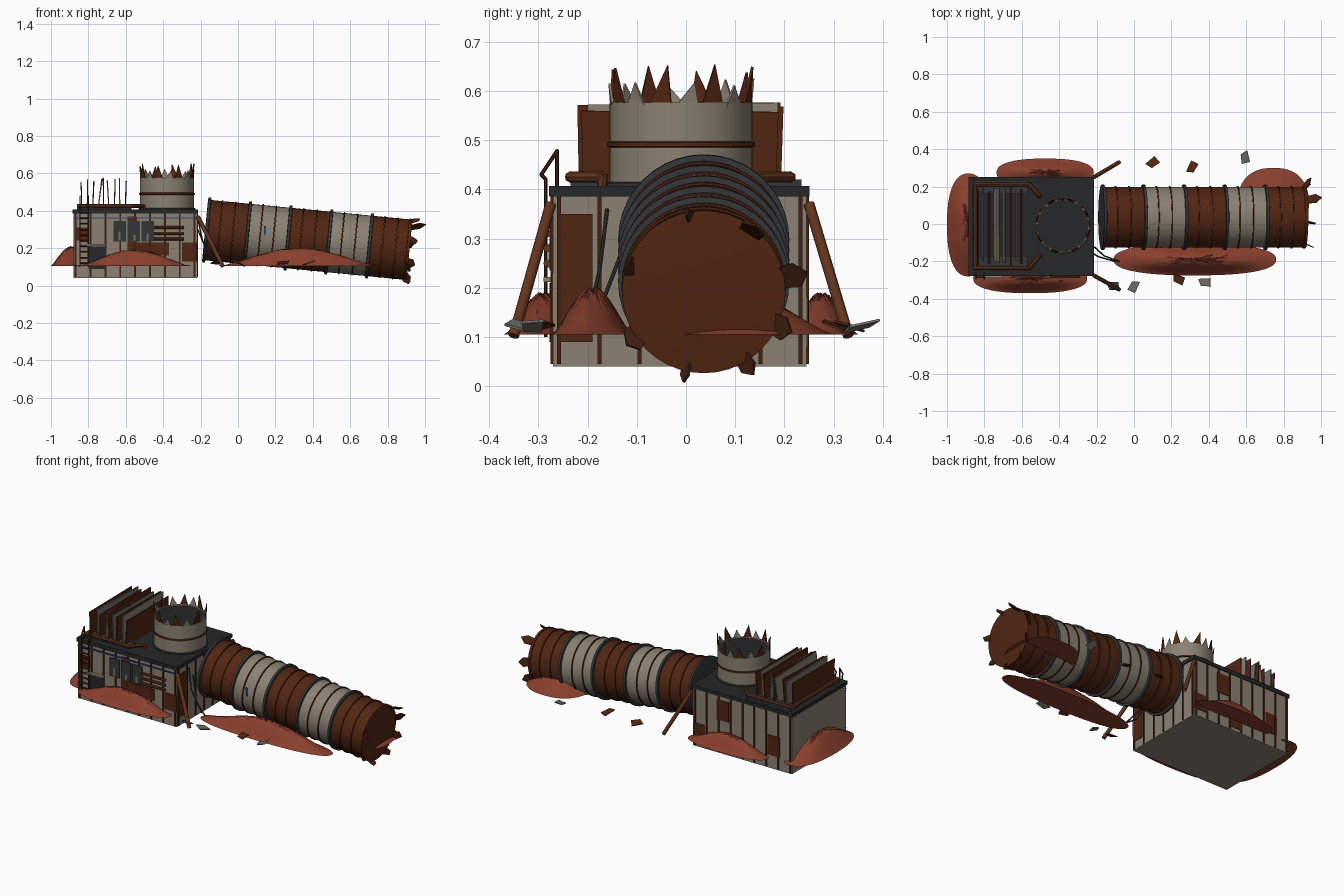
import bpy, bmesh, math, random
from mathutils import Vector, Matrix

if "Cube" in bpy.data.objects:
    bpy.data.objects.remove(bpy.data.objects["Cube"])

random.seed(4)
smooth = []


def mat(name, *c):
    m = bpy.data.materials.new(name)
    m.diffuse_color = (*c, 1)
    m.use_nodes = True
    m.node_tree.nodes["Principled BSDF"].inputs["Base Color"].default_value = m.diffuse_color
    return m


CREAM = mat("weathered cream", 0.26, 0.22, 0.17)
RUST = mat("rust brown", 0.085, 0.019, 0.006)
PIPE = mat("light rust", 0.125, 0.034, 0.012)
DARKRUST = mat("dark rust", 0.055, 0.014, 0.005)
ROOF = mat("roof charcoal", 0.019, 0.020, 0.021)
STEEL = mat("dark steel", 0.035, 0.037, 0.04)
GREY = mat("grey sheet", 0.17, 0.165, 0.145)
SAND = mat("red sand", 0.25, 0.05, 0.026)
BLUE = mat("faded blue", 0.02, 0.06, 0.28)


def finish(name, bm, m, is_smooth=False):
    bmesh.ops.recalc_face_normals(bm, faces=bm.faces[:])
    me = bpy.data.meshes.new(name)
    bm.to_mesh(me)
    bm.free()
    ob = bpy.data.objects.new(name, me)
    me.materials.append(m)
    bpy.context.collection.objects.link(ob)
    if is_smooth:
        smooth.append(ob)
    return ob


def boxes(name, m, *ranges):
    """Boxes given as (x0, x1, y0, y1, z0, z1)."""
    bm = bmesh.new()
    for x0, x1, y0, y1, z0, z1 in ranges:
        M = Matrix.Translation(((x0 + x1) / 2, (y0 + y1) / 2, (z0 + z1) / 2))
        bmesh.ops.create_cube(bm, size=1, matrix=M @ Matrix.Diagonal((x1 - x0, y1 - y0, z1 - z0, 1)))
    return finish(name, bm, m)


def rods(name, m, r, *paths, segs=8):
    """Round bars along point paths, with ball joints at inner points."""
    bm = bmesh.new()
    for pts in paths:
        pts = [Vector(p) for p in pts]
        for a, b in zip(pts, pts[1:]):
            M = Matrix.Translation((a + b) / 2) @ (b - a).to_track_quat('Z', 'Y').to_matrix().to_4x4()
            bmesh.ops.create_cone(bm, cap_ends=True, segments=segs, radius1=r, radius2=r,
                                  depth=(b - a).length, matrix=M)
        for p in pts[1:-1]:
            bmesh.ops.create_icosphere(bm, subdivisions=1, radius=r * 1.1, matrix=Matrix.Translation(p))
    return finish(name, bm, m, True)


def lathe(name, m, profile, M, segs=40):
    """Closed turned solid: profile of (radius, height) around local z."""
    bm = bmesh.new()
    rings = [[bm.verts.new(M @ Vector((r * math.cos(k * math.tau / segs), r * math.sin(k * math.tau / segs), h)))
              for k in range(segs)] for r, h in profile]
    for a, b in zip(rings, rings[1:]):
        for k in range(segs):
            bm.faces.new((a[k], a[(k + 1) % segs], b[(k + 1) % segs], b[k]))
    bm.faces.new(rings[0])
    bm.faces.new(rings[-1])
    return finish(name, bm, m, True)


def plate(bm, pts, t):
    """Thin sheet from corner points."""
    pts = [Vector(p) for p in pts]
    n = (pts[1] - pts[0]).cross(pts[2] - pts[0]).normalized() * t / 2
    a, b = [bm.verts.new(p + n) for p in pts], [bm.verts.new(p - n) for p in pts]
    bm.faces.new(a)
    bm.faces.new(b[::-1])
    for i in range(len(a)):
        j = (i + 1) % len(a)
        bm.faces.new((a[i], a[j], b[j], b[i]))


# Main building and roof
X0, X1, Y0, Y1 = -0.88, -0.22, -0.27, 0.245
boxes("building_walls", CREAM, (X0, X1, Y0, Y1, 0.04, 0.39))
boxes("roof_slab", ROOF, (X0 - 0.006, X1 + 0.006, Y0 - 0.008, Y1 + 0.006, 0.385, 0.407))
boxes("roof_curbs", STEEL, (-0.86, -0.57, -0.235, -0.17, 0.407, 0.42), (-0.86, -0.57, 0.16, 0.235, 0.407, 0.42))

# Wall ribs on all sides
ribs = []
for i in range(9):
    x = X0 + 0.012 + i * (X1 - X0 - 0.024) / 8
    for y in (Y0, Y1):
        ribs.append((x - 0.005, x + 0.005, y - 0.005, y + 0.005, 0.045, 0.385))
for i in range(7):
    y = Y0 + 0.012 + i * (Y1 - Y0 - 0.024) / 6
    ribs.append((X1 - 0.005, X1 + 0.005, y - 0.004, y + 0.004, 0.045, 0.385))
boxes("wall_ribs", DARKRUST, *ribs)

# Rust patches, windows, door and trim
F0, F1, B0, B1 = Y0 - 0.004, Y0 + 0.002, Y1 - 0.002, Y1 + 0.004
boxes("rust_panels", RUST,
      (-0.30, -0.22, F0, F1, 0.13, 0.23), (-0.59, -0.37, F0, F1, 0.16, 0.23),
      (-0.59, -0.54, F0, F1, 0.22, 0.37), (-0.87, -0.80, F0, F1, 0.24, 0.31),
      (X1 - 0.002, X1 + 0.004, -0.262, -0.19, 0.09, 0.35),
      (-0.30, -0.22, B0, B1, 0.08, 0.18), (-0.55, -0.47, B0, B1, 0.06, 0.16),
      (-0.46, -0.38, B0, B1, 0.24, 0.36), (-0.80, -0.72, B0, B1, 0.12, 0.24))
boxes("broken_windows", STEEL, *[(x, x + 0.066, Y0 - 0.007, F1, 0.235, 0.345) for x in (-0.665, -0.59, -0.515)])
boxes("window_shards", GREY, *[(x, x + 0.012, Y0 - 0.009, F1, 0.24, z) for x, z in
                               ((-0.64, 0.29), (-0.56, 0.27), (-0.49, 0.28))])
boxes("door", ROOF, (-0.80, -0.71, Y0 - 0.007, F1, 0.09, 0.21))
boxes("door_canopy", CREAM, (-0.81, -0.70, Y0 - 0.02, F1, 0.212, 0.222))
boxes("blue_stripe", BLUE, (X0, X1, Y0 - 0.0065, F1, 0.358, 0.364))
rods("wall_pipes", PIPE, 0.008, *[((-0.45, Y0 - 0.012, z), (-0.29, Y0 - 0.012, z)) for z in (0.25, 0.28, 0.31)])

# Ladder with hooped handrails
lx = (-0.845, -0.80)
rods("ladder", DARKRUST, 0.004,
     *[((x, -0.285, 0.10), (x, -0.285, 0.42), (x, -0.294, 0.43), (x, -0.262, 0.478), (x, -0.262, 0.40)) for x in lx],
     *[((lx[0], -0.285, 0.12 + 0.03 * i), (lx[1], -0.285, 0.12 + 0.03 * i)) for i in range(10)], segs=6)

# Roof pipes
rods("roof_pipes", PIPE, 0.011,
     *[((-0.86, y, 0.425), (-0.56, y, 0.425), (-0.505, y2, 0.425), (-0.505, y2, 0.40))
       for y, y2 in ((-0.235, -0.17), (0.212, 0.15))],
     ((-0.85, -0.235, 0.422), (-0.85, 0.212, 0.422)))

# Leaning sheets stacked on the roof
for i in range(9):
    x, lean = -0.835 + 0.029 * i, random.uniform(-0.012, 0.022)
    y0, y1 = -0.215 + random.uniform(-0.005, 0.02), 0.185 + random.uniform(-0.02, 0.01)
    za, zb = 0.56 + random.uniform(-0.012, 0.015), 0.565 + random.uniform(-0.012, 0.015)
    bm = bmesh.new()
    plate(bm, [(x, y0, 0.41), (x, y1, 0.41), (x + lean, y1 + 0.005, zb), (x + lean, y0 - 0.003, za)], 0.006)
    finish(f"roof_sheet_{i}", bm, (RUST, GREY, RUST, CREAM)[i % 4])

# Torn stack stump on the roof
T = Matrix.Translation((-0.38, -0.01, 0))
lathe("stump_wall", CREAM, [(0.145, 0.40), (0.145, 0.576), (0.138, 0.576), (0.138, 0.55)], T)
lathe("stump_inside", ROOF, [(0.138, 0.56), (0.138, 0.568)], T)
lathe("stump_band", RUST, [(0.144, 0.485), (0.15, 0.487), (0.15, 0.495), (0.144, 0.497)], T)
lathe("stump_foot", STEEL, [(0.152, 0.40), (0.152, 0.413), (0.144, 0.415)], T)
for m, odd in ((CREAM, 0), (RUST, 1)):
    bm = bmesh.new()
    for i in range(odd, 16, 2):
        a = math.tau * (i + 0.2) / 16
        h = random.uniform(0.61, 0.635) if not odd else random.uniform(0.635, 0.66)
        P = lambda da, r, z: (-0.38 + r * math.cos(a + da), -0.01 + r * math.sin(a + da), z)
        plate(bm, [P(-0.18, 0.142, 0.565), P(0.18, 0.142, 0.565), P(random.uniform(-0.05, 0.15), 0.147, h)], 0.005)
    finish(f"stump_teeth_{odd}", bm, m)

# Fallen stack: drums along a tilted axis
start, end = Vector((-0.175, 0.036, 0.298)), Vector((0.912, 0.036, 0.192))
d = (end - start).normalized()
u = Vector((0, 1, 0))
A = Matrix.Translation(start) @ Matrix((u, d.cross(u), d)).transposed().to_4x4()
L = (end - start).length
step, R = L / 5, 0.162
for i in range(5):
    h = i * step
    lathe(f"stack_drum_{i}", CREAM if i % 2 else RUST, [(R, h), (R, h + step)], A)
    e = h + 0.008
    lathe(f"stack_collar_{i}", STEEL, [(R - 0.002, e - 0.009), (0.174, e - 0.007), (0.174, e + 0.007), (R - 0.002, e + 0.009)], A)
    for k in (0.35, 0.68):
        c = h + k * step
        lathe("stack_rib", DARKRUST, [(R - 0.002, c - 0.004), (0.167, c - 0.003), (0.167, c + 0.003), (R - 0.002, c + 0.004)], A)
lathe("stack_end_rim", RUST, [(R, L - 0.012), (0.166, L - 0.01), (0.166, L + 0.004), (R - 0.004, L + 0.005)], A)
boxes("stack_paint_mark", BLUE, (0.14, 0.15, -0.128, -0.122, 0.27, 0.32))

# Torn metal petals: angle, outer radius, axial reach, twist
bm = bmesh.new()
for deg, ro, ax, tw in ((100, 0.175, 0.05, 1.3), (52, 0.178, 0.088, 0.3), (10, 0.215, 0.04, 0.4), (-25, 0.195, 0.05, 0.5),
                        (-60, 0.196, 0.03, 0.9), (-103, 0.188, 0.025, 1.3), (-147, 0.19, 0.03, 0.4), (160, 0.17, 0.05, 0.8)):
    a = math.radians(deg)
    rad, tan, z = Vector((math.cos(a), math.sin(a), 0)), Vector((-math.sin(a), math.cos(a), 0)), Vector((0, 0, 1))
    side = tan * math.cos(tw) + z * math.sin(tw) * 0.8
    p, q = rad * 0.145 + z * (L - 0.015), rad * ro + z * (L + ax - 0.01)
    plate(bm, [A @ (p.lerp(q, t) + side * s * 0.05) for s, t in
               ((-0.45, 0), (0.45, 0), (0.6, 0.6), (0.1, 1), (-0.5, 0.75))], 0.005)
finish("torn_petals", bm, DARKRUST)

# Leaning braces and loose cables
rods("braces", PIPE, 0.011, ((-0.215, 0.25, 0.37), (-0.08, 0.33, 0.102)), ((-0.215, -0.275, 0.37), (-0.08, -0.35, 0.102)), segs=12)
rods("cables", STEEL, 0.004, ((-0.215, -0.16, 0.36), (-0.19, -0.175, 0.24), (-0.10, -0.20, 0.13)),
     ((-0.215, -0.12, 0.30), (-0.16, -0.17, 0.17), (-0.08, -0.2, 0.12)))


# Sand drifts: flat-bottomed bell mounds
def drift(name, cx, cy, rx, ry, h, power=1.7, rings=9, segs=44):
    bm = bmesh.new()
    base = 0.105
    top = bm.verts.new((cx, cy, base + h))
    loops = []
    for i in range(1, rings + 1):
        t = i / rings
        loop = []
        for k in range(segs):
            c, s = math.cos(k * math.tau / segs), math.sin(k * math.tau / segs)
            f = t / (abs(c) ** 2.4 + abs(s) ** 2.4) ** (1 / 2.4)
            z = base + h * (1 - t * t) ** power * random.uniform(0.94, 1.04) + 0.005 * (1 - t)
            loop.append(bm.verts.new((cx + rx * f * c, cy + ry * f * s, z)))
        loops.append(loop)
    for k in range(segs):
        j = (k + 1) % segs
        bm.faces.new((top, loops[0][k], loops[0][j]))
        for a, b in zip(loops, loops[1:]):
            bm.faces.new((a[k], b[k], b[j], a[j]))
    bm.faces.new(loops[-1])
    finish(name, bm, SAND, True)


drift("drift_left", -0.885, -0.005, 0.115, 0.275, 0.10, 1.3)
drift("drift_front", -0.555, -0.29, 0.305, 0.08, 0.08)
drift("drift_back", -0.475, 0.275, 0.26, 0.075, 0.08)
drift("drift_stack_front", 0.325, -0.19, 0.435, 0.085, 0.09)
drift("drift_stack_end", 0.745, 0.11, 0.19, 0.19, 0.075, 1.5)

# Scattered scrap plates
for i, (x, y, m) in enumerate(((0.10, 0.33, RUST), (0.31, 0.305, RUST), (0.595, 0.355, GREY), (0.24, -0.295, RUST),
                               (0.38, -0.31, GREY), (0.0, -0.335, GREY), (-0.11, -0.33, STEEL))):
    bm = bmesh.new()
    r = random.uniform(0, 6.28)
    plate(bm, [(x + k * math.cos(r + w), y + k * math.sin(r + w), 0.122 + 0.35 * k * math.sin(w + i))
               for k, w in ((0.04, 0), (0.03, 1.2), (0.038, 2.9), (0.034, 4.2))], 0.005)
    finish(f"scrap_{i}", bm, m)

# Smooth the round parts, keeping edges sharp
for ob in smooth:
    ob.select_set(True)
bpy.context.view_layer.objects.active = smooth[0]
bpy.ops.object.shade_smooth_by_angle(angle=math.radians(35))
